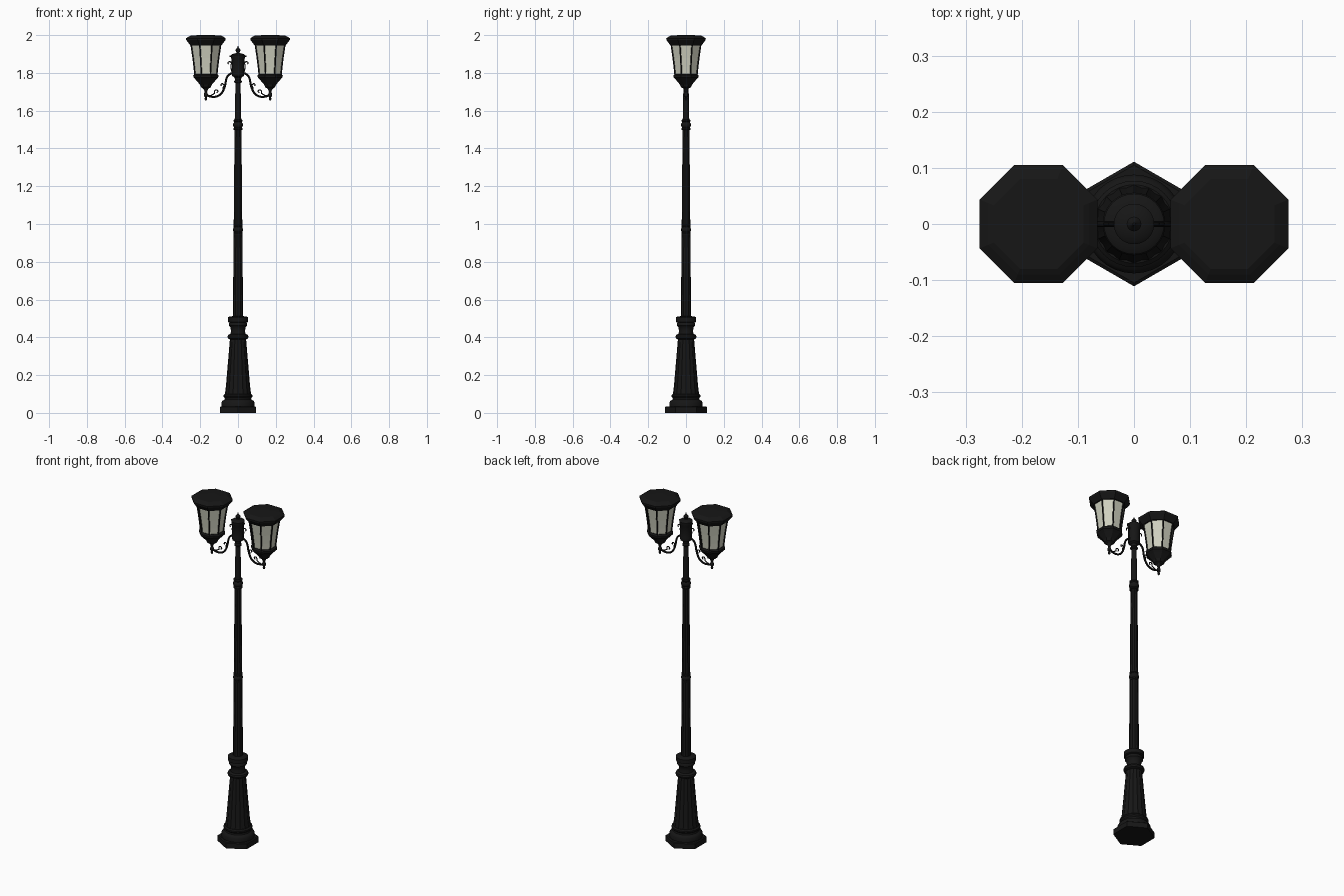
import bpy, bmesh, math
from math import cos, sin, pi

if "Cube" in bpy.data.objects:
    bpy.data.objects.remove(bpy.data.objects["Cube"])


def material(name, rgb):
    m = bpy.data.materials.new(name)
    m.diffuse_color = (*rgb, 1)
    m.use_nodes = True
    m.node_tree.nodes["Principled BSDF"].inputs["Base Color"].default_value = m.diffuse_color
    return m


BLACK = material("black_iron", (0.008, 0.008, 0.008))
GLASS = material("frosted_glass", (0.62, 0.63, 0.52))


def finish(ob, mat, smooth):
    ob.data.materials.append(mat)
    bpy.ops.object.select_all(action='DESELECT')
    ob.select_set(True)
    bpy.context.view_layer.objects.active = ob
    if smooth:
        bpy.ops.object.shade_smooth_by_angle(angle=math.radians(35))
    return ob


def lathe(name, profile, sides=32, turn=0.0, x=0.0, mat=BLACK, flute=0.0):
    """Closed turned part from (radius, z) points; flute pulls in every other column."""
    bm = bmesh.new()
    rings = []
    for r, z in profile:
        ring = []
        for i in range(sides):
            a = turn + 2 * pi * i / sides
            q = r * (1 - flute * (i % 2))
            ring.append(bm.verts.new((x + q * cos(a), q * sin(a), z)))
        rings.append(ring)
    for lo, hi in zip(rings, rings[1:]):
        for i in range(sides):
            j = (i + 1) % sides
            bm.faces.new((lo[i], lo[j], hi[j], hi[i]))
    bm.faces.new(rings[0][::-1])
    bm.faces.new(rings[-1])
    bmesh.ops.recalc_face_normals(bm, faces=bm.faces)
    me = bpy.data.meshes.new(name)
    bm.to_mesh(me)
    bm.free()
    ob = bpy.data.objects.new(name, me)
    bpy.context.collection.objects.link(ob)
    return finish(ob, mat, sides > 12)


def rods(name, paths, radius, smooth_path=True):
    """Round bars along point lists; each point is (x, y, z)."""
    cu = bpy.data.curves.new(name, 'CURVE')
    cu.dimensions = '3D'
    cu.bevel_depth = radius
    cu.bevel_resolution = 2
    cu.use_fill_caps = True
    cu.resolution_u = 5
    for pts in paths:
        sp = cu.splines.new('NURBS' if smooth_path else 'POLY')
        sp.points.add(len(pts) - 1)
        for p, co in zip(sp.points, pts):
            p.co = (*co, 1)
        if smooth_path:
            sp.order_u = 3
            sp.use_endpoint_u = True
    ob = bpy.data.objects.new(name, cu)
    bpy.context.collection.objects.link(ob)
    bpy.ops.object.select_all(action='DESELECT')
    ob.select_set(True)
    bpy.context.view_layer.objects.active = ob
    bpy.ops.object.convert(target='MESH')
    return finish(bpy.context.object, BLACK, True)


def spiral(cx, cz, r0, r1, a0, a1, n=14):
    out = []
    for i in range(n):
        t = i / (n - 1)
        r, a = r0 + (r1 - r0) * t, a0 + (a1 - a0) * t
        out.append((cx + r * cos(a), cz + r * sin(a)))
    return out


# Hexagonal foot and turned, fluted pedestal
lathe("foot_plate", [(0.111, 0), (0.111, 0.03), (0.105, 0.034)], 6, pi / 6)
lathe("base_moulding", [(0.088, 0.03), (0.088, 0.055), (0.082, 0.064), (0.072, 0.07),
                        (0.07, 0.078), (0.077, 0.086), (0.077, 0.094), (0.07, 0.1)])
lathe("pedestal", [(0.07, 0.095), (0.064, 0.14), (0.042, 0.4)], 32, flute=0.05)
lathe("pedestal_ring", [(0.042, 0.388), (0.053, 0.394), (0.056, 0.403), (0.053, 0.412), (0.042, 0.418)])
lathe("pedestal_neck", [(0.04, 0.415), (0.037, 0.435), (0.041, 0.455), (0.048, 0.462),
                        (0.048, 0.472), (0.044, 0.48)])
lathe("pedestal_cap", [(0.045, 0.478), (0.054, 0.482), (0.054, 0.505), (0.046, 0.51), (0.027, 0.512)])

# Tapering shaft with two ring joints
lathe("lower_shaft", [(0.027, 0.505), (0.023, 0.97)], 24, flute=0.07)
lathe("upper_shaft", [(0.023, 0.97), (0.018, 1.52)], 24, flute=0.07)
lathe("neck_shaft", [(0.018, 1.52), (0.013, 1.77)], 24)
for name, z in (("lower_joint", 0.97), ("upper_joint", 1.525)):
    lathe(name, [(0.019, z - 0.028), (0.025, z - 0.025), (0.025, z - 0.019), (0.02, z - 0.014),
                 (0.025, z - 0.008), (0.027, z), (0.025, z + 0.008), (0.02, z + 0.014),
                 (0.025, z + 0.019), (0.025, z + 0.025), (0.019, z + 0.028)])

# Hub at the top of the shaft, with finial
lathe("hub", [(0.013, 1.745), (0.02, 1.75), (0.02, 1.757), (0.015, 1.762), (0.018, 1.775),
              (0.03, 1.783), (0.033, 1.795), (0.031, 1.805), (0.031, 1.87), (0.035, 1.878),
              (0.036, 1.895), (0.03, 1.9), (0.012, 1.904)])
lathe("finial", [(0.012, 1.9), (0.007, 1.908), (0.012, 1.916), (0.013, 1.922),
                 (0.008, 1.929), (0.004, 1.934), (0.002, 1.942)], 20)

# Lanterns, arms and scrolls, once per side
CX = 0.17
EIGHTH = pi / 8
OCT = 1 / cos(EIGHTH)
GLASS_EDGE = [(0.058, 1.79), (0.062, 1.83), (0.068, 1.88), (0.079, 1.955)]
for side, s in (("left", -1), ("right", 1)):
    x = s * CX

    def octagon(part, profile, mat=BLACK):
        lathe(side + part, [(r * OCT, z) for r, z in profile], 8, EIGHTH, x, mat)

    octagon("_lantern_roof", [(0.082, 1.945), (0.088, 1.953), (0.104, 1.974), (0.105, 1.983),
                              (0.09, 1.993), (0.08, 1.998), (0.03, 2.0)])
    octagon("_lantern_glass", [(r - 0.003, z) for r, z in GLASS_EDGE], GLASS)
    octagon("_lantern_cup", [(0.016, 1.718), (0.026, 1.724), (0.032, 1.738), (0.054, 1.764),
                             (0.065, 1.775), (0.067, 1.788), (0.058, 1.795)])
    rods(side + "_lantern_bars",
         [[(x + r * OCT * cos(a), r * OCT * sin(a), z) for r, z in GLASS_EDGE]
          for a in (EIGHTH + k * pi / 4 for k in range(8))], 0.004, False)
    lathe(side + "_lantern_stem",
          [(0.003, 1.654), (0.006, 1.658), (0.007, 1.664), (0.004, 1.67), (0.01, 1.676),
           (0.011, 1.684), (0.009, 1.692), (0.006, 1.698), (0.009, 1.708), (0.018, 1.722)], 20, 0, x)

    # Sweeping arm from stem to hub
    arm = [(0.17, 1.684), (0.15, 1.674), (0.115, 1.672), (0.085, 1.69), (0.068, 1.73),
           (0.062, 1.775), (0.045, 1.795), (0.028, 1.80)]
    rods(side + "_arm", [[(s * a, 0, z) for a, z in arm]], 0.0055)

    # Curled ornaments on the arm and leaves on the hub
    curls = [
        [(0.15, 1.678), (0.125, 1.69)] + spiral(0.113, 1.701, 0.013, 0.004, -0.6, 4.6),
        [(0.078, 1.70), (0.079, 1.725)] + spiral(0.085, 1.735, 0.011, 0.003, 3.6, -1.2),
        [(0.03, 1.80), (0.04, 1.83)] + spiral(0.046, 1.85, 0.012, 0.005, 3.0, -0.8),
        [(0.03, 1.855), (0.033, 1.885), (0.042, 1.893), (0.044, 1.885)],
    ]
    rods(side + "_scrolls", [[(s * a, 0, z) for a, z in c] for c in curls], 0.003)
